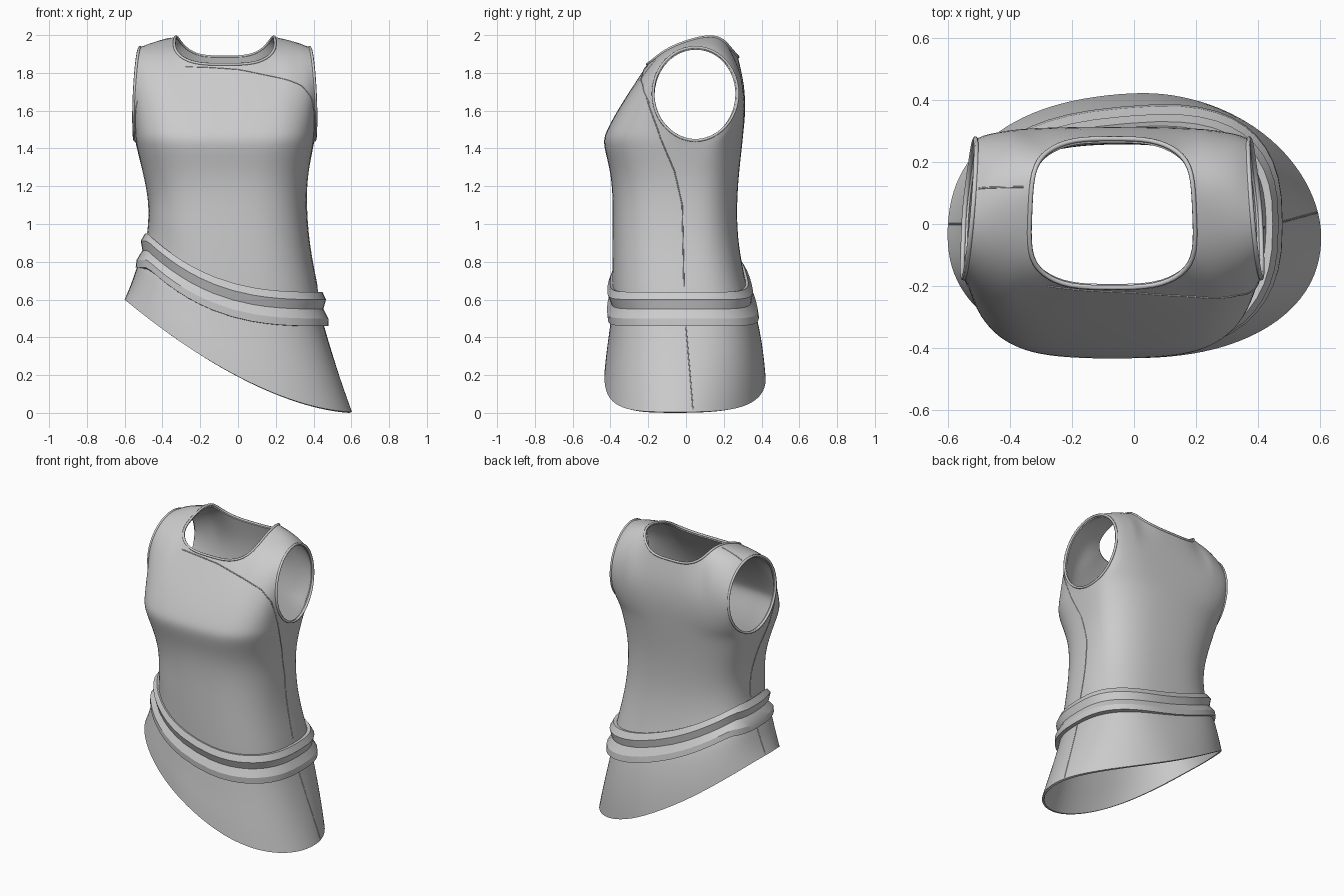
import bpy, bmesh, math
from mathutils import Vector
from mathutils.bvhtree import BVHTree

if "Cube" in bpy.data.objects:
    bpy.data.objects.remove(bpy.data.objects["Cube"])

M = 14            # columns across the front (and across the back)
MID = -0.07       # centre line of the upper garment


def unit(j, p, m=M):
    """Rounded-box half section: sideways position c (-1..1) and depth w (0..1)."""
    a = math.pi * j / m
    c, s = math.cos(a), max(0.0, math.sin(a))
    return -math.copysign(abs(c) ** (2 / p), c), s ** (2 / p)


def belt(x, front):
    t = min(1, max(0, (x + 0.48) / 0.93))
    return 0.64 + 0.31 * (1 - t) ** (2.8 if front else 2.0)


def hem(x):
    u = min(1, max(0, (x + 0.6) / 1.2))
    return 0.005 + 0.595 * (1 - u) ** 1.68


def ring(xl, xr, yf, yb, ys, p, zf, m=M, back=(2.6, 2.6), skew=0.0):
    """Closed section: left -> front -> right -> back; back = exponents left, right."""
    out = []
    for i in range(2 * m):
        front = i <= m
        c, w = unit(i, p, m) if front else unit(2 * m - i, back[2 * m - i > m / 2], m)
        x = (xl + xr) / 2 + (xr - xl) / 2 * c
        depth = yf if front else yb * (1 + skew * c)
        out.append((x, ys + (depth - ys) * w, zf(x, front)))
    return out


def new_obj(name, bm):
    bmesh.ops.recalc_face_normals(bm, faces=bm.faces)
    if sum(f.normal.dot(f.calc_center_median() * Vector((1, 1, 0)) - Vector((MID, 0, 0))) for f in bm.faces) < 0:
        bmesh.ops.reverse_faces(bm, faces=bm.faces)
    me = bpy.data.meshes.new(name)
    bm.to_mesh(me)
    bm.free()
    ob = bpy.data.objects.new(name, me)
    bpy.context.collection.objects.link(ob)
    return ob


def bake(ob):
    dg = bpy.context.evaluated_depsgraph_get()
    me = bpy.data.meshes.new_from_object(ob.evaluated_get(dg))
    ob.modifiers.clear()
    ob.data = me


def smooth(ob, deg):
    bpy.ops.object.select_all(action='DESELECT')
    ob.select_set(True)
    bpy.context.view_layer.objects.active = ob
    bpy.ops.object.shade_smooth_by_angle(angle=math.radians(deg))


def subdivide(ob):
    s = ob.modifiers.new("subdivide", 'SUBSURF')
    s.levels = s.render_levels = 2
    bake(ob)


def thicken(ob, t):
    s = ob.modifiers.new("cloth", 'SOLIDIFY')
    s.thickness, s.offset = t, -1
    bake(ob)
    smooth(ob, 40)


def loft(bm, rings):
    vs = [[bm.verts.new(p) for p in r] for r in rings]
    for a, b in zip(vs, vs[1:]):
        for i in range(len(a)):
            k = (i + 1) % len(a)
            bm.faces.new((a[i], a[k], b[k], b[i]))
    return vs


def cord(name, pts, radius, cyclic):
    cu = bpy.data.curves.new(name, 'CURVE')
    cu.dimensions, cu.bevel_depth, cu.bevel_resolution = '3D', radius, 1
    sp = cu.splines.new('POLY')
    sp.points.add(len(pts) - 1)
    for q, p in zip(sp.points, pts):
        q.co = (*p, 1)
    sp.use_cyclic_u = cyclic
    bpy.context.collection.objects.link(bpy.data.objects.new(name, cu))


# Bodice: lower tube from under the belt up to the underarm
def blend(base, k, off=0):
    return lambda x, f: base * (1 - k) + belt(x, f) * k + off


bm = bmesh.new()
lower = loft(bm, [
    ring(-0.50, 0.44, -0.39, 0.335, 0, 2.6, blend(0, 1, -0.09), skew=0.13),
    ring(-0.48, 0.43, -0.392, 0.31, 0, 2.6, blend(0, 1), skew=0.11),
    ring(-0.473, 0.375, -0.392, 0.27, 0, 2.7, blend(1.15, 0.5), skew=0.03),
    ring(-0.477, 0.36, -0.388, 0.272, 0.01, 2.7, blend(1.15, 0)),
    ring(-0.512, 0.378, -0.405, 0.285, 0.03, 3.0, blend(1.3, 0)),
    ring(-0.547, 0.407, -0.445, 0.30, 0.05, 3.3, blend(1.43, 0))])

# Bodice: rows running round the armholes, up the front and down the back
centre = [(-0.425, 1.49), (-0.365, 1.60), (-0.288, 1.72), (-0.205, 1.845), (-0.10, 1.93),
          (0.04, 1.985), (0.175, 2.01), (0.275, 1.885), (0.312, 1.73), (0.315, 1.59), (0.305, 1.49)]
top = lower[-1]
rows = [top[:M + 1]]
for k, (yp, zp) in enumerate(centre, 1):
    a = math.pi * k / 6
    ya, za = 0.05 - 0.235 * math.sin(a), 1.69 - 0.257 * math.cos(a)
    half = 0.46 + 0.012 * math.cos(a) + 0.02 * math.sin(a)
    f = min(1, min(k, 12 - k) / 4)
    row = []
    for j in range(M + 1):
        c, w = unit(j, 3.4 - 0.6 * f if k < 6 else 2.7)
        e = min(j, M - j)
        flat = 1 - 0.41 * e / 5 if e <= 5 else 0.59 * (7 - e) / 2
        c = c * (1 - f) + f * (-flat if j <= M / 2 else flat)
        row.append(bm.verts.new((MID + half * c, ya + (yp - ya) * w, za + (zp - za) * w)))
    rows.append(row)
rows.append([top[0]] + [top[2 * M - j] for j in range(1, M)] + [top[M]])
for k, k2 in ((4, 5), (8, 7)):                 # round the neck corners
    for j, i in ((5, 6), (9, 8)):
        v = rows[k][j]
        v.co += 0.38 * (rows[k2][j].co - v.co) + 0.33 * (rows[k][i].co - v.co)
for k in range(12):
    for j in range(M):
        if not (4 <= k < 8 and 5 <= j < 9):     # leave the neck open
            bm.faces.new((rows[k][j], rows[k][j + 1], rows[k + 1][j + 1], rows[k + 1][j]))
bodice = new_obj("bodice", bm)
subdivide(bodice)

# Skirt flare with slanted hem
sk = [(-0.495, 0.44, -0.385, 0.34, 0), (-0.53, 0.457, -0.395, 0.365, 0.15),
      (-0.555, 0.505, -0.408, 0.395, 0.45), (-0.582, 0.56, -0.425, 0.415, 0.75), (-0.605, 0.608, -0.435, 0.425, 1)]
bm = bmesh.new()
loft(bm, [ring(*r[:4], -0.01 - 0.03 * r[4], 2.6 - 0.4 * r[4],
               lambda x, f, t=r[4]: (belt(x, f) - 0.11) * (1 - t) + hem(x) * t,
               back=(2.6 - 0.2 * r[4], 2.6 - 0.75 * r[4]), skew=0.12 - 0.04 * r[4]) for r in sk])
skirt = new_obj("skirt", bm)
subdivide(skirt)

# Trim round the neck and armholes, found from the open edges of the bodice
bm = bmesh.new()
bm.from_mesh(bodice.data)
tree = BVHTree.FromBMesh(bm)
left = {e for e in bm.edges if e.is_boundary and e.verts[0].co.z > 1.3}
while left:
    e = left.pop()
    v, pts = e.verts[0], []
    while e:
        v = e.other_vert(v)
        pts.append(v.co.copy())
        e = next((n for n in v.link_edges if n in left), None)
        left.discard(e)
    x = sum(p.x for p in pts) / len(pts)
    cord("neck_trim" if abs(x - MID) < 0.2 else "armhole_trim", pts, 0.008, True)
bm.free()
bm = bmesh.new()
bm.from_mesh(skirt.data)
skirt_tree = BVHTree.FromBMesh(bm)
bm.free()


# Seams laid on the cloth
def seam(name, ctrl, surface):
    pts = []
    for a, b in zip(ctrl, ctrl[1:]):
        pts += [surface.find_nearest(Vector(a).lerp(Vector(b), i / 8))[0] for i in range(8)]
    cord(name, pts + [surface.find_nearest(Vector(ctrl[-1]))[0]], 0.003, False)


for s in (-1, 1):
    seam("side_seam", [(MID + s * 0.44, -0.19, 1.65), (MID + s * 0.45, -0.13, 1.45), (MID + s * 0.43, -0.06, 1.28),
                       (MID + s * 0.43, -0.02, 1.1), (MID + s * 0.45, -0.01, 0.66 if s > 0 else 0.96)], tree)
    seam("skirt_seam", [(0.47, 0, 0.46), (0.6, 0.04, 0.02)] if s > 0 else [(-0.53, 0, 0.77), (-0.6, 0, 0.61)], skirt_tree)
seam("yoke_seam", [(-0.28, -0.21, 1.84), (0, -0.23, 1.825), (0.2, -0.25, 1.79), (0.33, -0.22, 1.73), (0.39, -0.19, 1.64)], tree)
seam("shoulder_seam", [(-0.51, 0.12, 1.95), (-0.36, 0.12, 2.0)], tree)

thicken(bodice, 0.014)
thicken(skirt, 0.014)

# Ridged belt following the slant
profile = [(0.005, -0.02), (0, 0.012), (0.04, 0.026), (0.09, 0.006), (0.105, 0.012), (0.14, 0.026), (0.18, 0.022), (0.182, -0.02)]
bm = bmesh.new()
bands = []
for d, o in profile:
    t = d / 0.18
    bands.append(ring(-0.48 - 0.04 * t - o, 0.435 + 0.022 * t + o, -0.39 - 0.003 * t - o, 0.312 + 0.045 * t + o,
                      0, 2.6, blend(0, 1, -d), 24, skew=0.12))
loft(bm, bands)
smooth(new_obj("belt", bm), 25)
